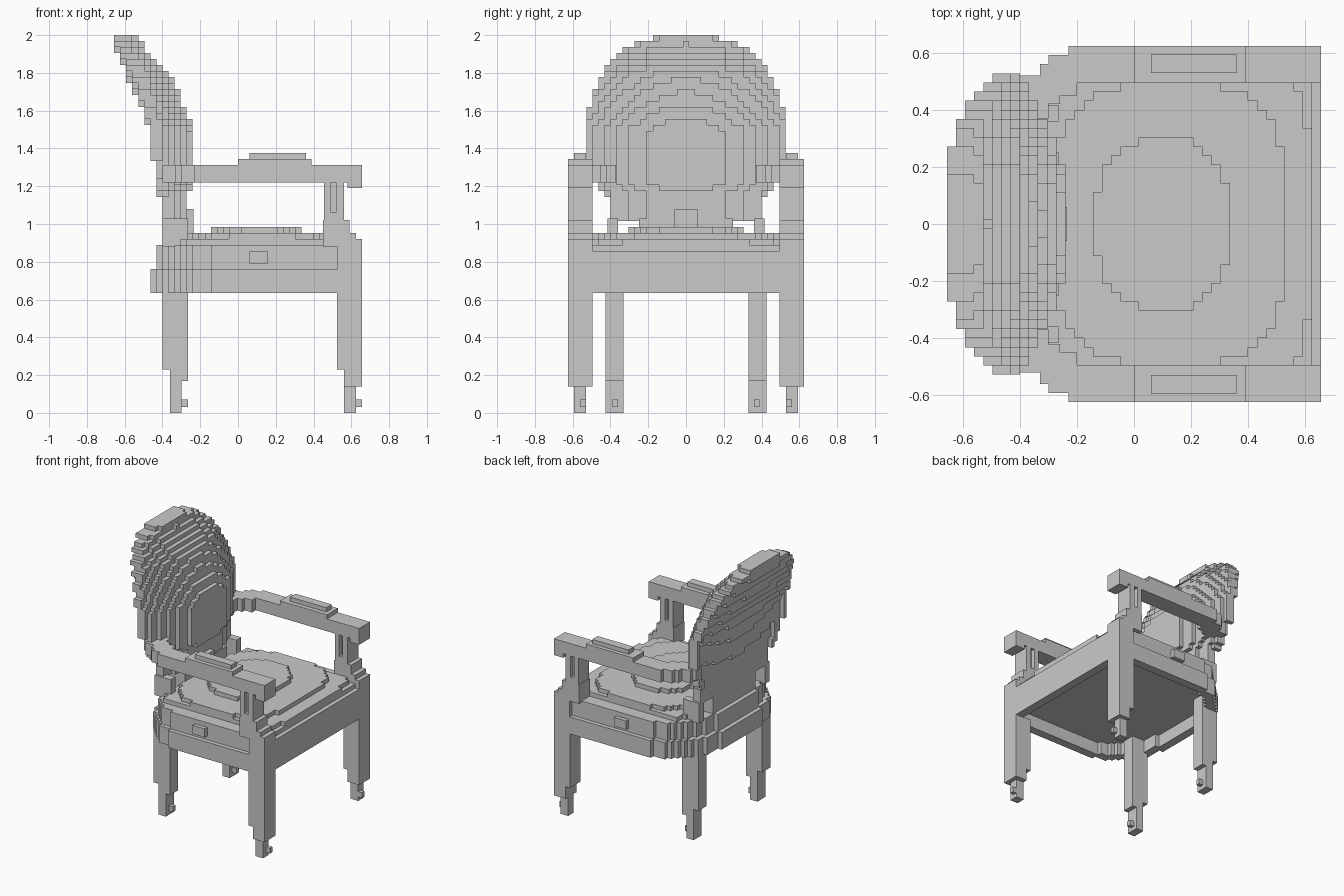
import bpy
import bmesh

cube = bpy.data.objects.get("Cube")
if cube:
    bpy.data.objects.remove(cube, do_unlink=True)

grey = bpy.data.materials.new("plain_grey")
grey.use_nodes = True
COLOUR = (0.59, 0.59, 0.59, 1)
grey.diffuse_color = COLOUR
grey.node_tree.nodes["Principled BSDF"].inputs["Base Color"].default_value = COLOUR

# Block grid: cell size and origin per axis
CELL = (0.032, 0.032, 2 / 63)
ORIGIN = (-0.656, -0.624, 0)
COUNT = (41, 39, 63)


def finish(name, bm):
    bmesh.ops.recalc_face_normals(bm, faces=bm.faces)
    mesh = bpy.data.meshes.new(name)
    bm.to_mesh(mesh)
    bm.free()
    mesh.materials.append(grey)
    obj = bpy.data.objects.new(name, mesh)
    bpy.context.collection.objects.link(obj)


def blocks(name, inside):
    """Fill the grid where inside(x, y, z) holds and keep the outer skin."""
    filled = set()
    for i in range(COUNT[0]):
        for j in range(COUNT[1]):
            for k in range(COUNT[2]):
                p = [o + (n + 0.5) * c for o, n, c in zip(ORIGIN, (i, j, k), CELL)]
                if inside(*p):
                    filled.add((i, j, k))
    bm = bmesh.new()
    verts = {}

    def vert(key):
        if key not in verts:
            verts[key] = bm.verts.new([o + n * c for o, n, c in zip(ORIGIN, key, CELL)])
        return verts[key]

    for cell in sorted(filled):
        for axis in range(3):
            u, v = (axis + 1) % 3, (axis + 2) % 3
            for side in (0, 1):
                near = list(cell)
                near[axis] += 2 * side - 1
                if tuple(near) in filled:
                    continue
                ring = []
                for du, dv in ((0, 0), (1, 0), (1, 1), (0, 1)):
                    c = list(cell)
                    c[axis] += side
                    c[u] += du
                    c[v] += dv
                    ring.append(vert(tuple(c)))
                bm.faces.new(ring if side else ring[::-1])
    finish(name, bm)


def boxes(name, spans, mirror=True):
    """Boxes given as (x0, x1, y0, y1, z0, z1), mirrored across y."""
    for tag, s in (("left", 1), ("right", -1)) if mirror else (("", 1),):
        bm = bmesh.new()
        for x0, x1, y0, y1, z0, z1 in spans:
            made = bmesh.ops.create_cube(bm, size=1)["verts"]
            bmesh.ops.scale(bm, verts=made, vec=(x1 - x0, y1 - y0, z1 - z0))
            bmesh.ops.translate(bm, verts=made, vec=((x0 + x1) / 2, s * (y0 + y1) / 2, (z0 + z1) / 2))
        finish(f"{name}_{tag}".strip("_"), bm)


def blend(points, t):
    """Straight-line interpolation through (t, value) points."""
    for (a, va), (b, vb) in zip(points, points[1:]):
        if t <= b:
            return va + (vb - va) * max(0, (t - a) / (b - a))
    return points[-1][1]


# Seat frame: square front, rounded back, hollow underneath
def half_width(x, inset=0):
    t = max(0, -x / (0.465 - inset))
    return 0 if t >= 1 else (0.625 - inset) * (1 - t ** 2.5) ** 0.4


def frame(x, y, z):
    if not 0.63 < z < 0.89:
        return False
    inset = 0.032 if z > 0.76 and x < 0.52 else 0
    if abs(y) >= half_width(x, inset):
        return False
    if z > 0.86 and x > 0.62 and abs(y) < 0.49:
        return False
    return not (z < 0.73 and x < 0.59 and abs(y) < half_width(x, 0.065))


blocks("seat_frame", frame)

# Cushion: stepped layers, each (top, centre x, radius x, radius y, squareness)
LAYERS = ((0.925, 0.15, 0.46, 0.51, 8), (0.955, 0.125, 0.4, 0.49, 3.5), (0.985, 0.1, 0.235, 0.3, 2.5))


def cushion(x, y, z):
    if z < 0.89:
        return False
    for top, cx, rx, ry, power in LAYERS:
        if z < top:
            return abs((x - cx) / rx) ** power + abs(y / ry) ** power < 1
    return False


blocks("seat_cushion", cushion)


# Backrest: leaning oval, padded towards the middle, squared off at the foot
FRONT = ((1.18, -0.26), (1.2, -0.23), (1.5, -0.23), (1.8, -0.365), (1.95, -0.51), (2.0, -0.54))
REAR = ((1.1, -0.4), (1.25, -0.416), (1.5, -0.468), (1.91, -0.64), (2.0, -0.67))


def backrest(x, y, z):
    t = abs(z - 1.47) / (0.535 if z > 1.47 else 0.47)
    w = abs(y) / 0.525
    foot = 1.02 < z < 1.22 and abs(y) < 0.41
    if not foot and (z < 1.02 or t ** 2.3 + w ** 2.3 > 1):
        return False
    front = blend(FRONT, z) - 0.17 * w * w
    rear = min(blend(REAR, z) + 0.03 * w * w, front - 0.065)
    return rear < x < front


blocks("backrest", backrest)
boxes("backrest_post", [(-0.4, -0.265, 0.36, 0.416, 0.88, 1.03)])
boxes("backrest_support", [(-0.4, -0.265, -0.25, 0.25, 0.88, 1.03),
                           (-0.3, -0.235, -0.06, 0.06, 0.92, 1.08)], mirror=False)

# Legs, narrowing to small feet
boxes("front_leg", [(0.525, 0.656, 0.495, 0.624, 0.23, 0.64),
                    (0.56, 0.656, 0.495, 0.624, 0.14, 0.23),
                    (0.56, 0.624, 0.53, 0.594, 0, 0.14),
                    (0.624, 0.656, 0.53, 0.56, 0.03, 0.07)])
boxes("back_leg", [(-0.4, -0.265, 0.33, 0.425, 0.23, 0.735),
                   (-0.36, -0.265, 0.33, 0.425, 0.17, 0.23),
                   (-0.36, -0.3, 0.33, 0.425, 0, 0.17),
                   (-0.3, -0.265, 0.36, 0.39, 0.03, 0.07)])

# Arm posts: stepped base and a slotted upright
boxes("arm_post", [(0.45, 0.656, 0.495, 0.624, 0.88, 0.92),
                   (0.45, 0.624, 0.495, 0.624, 0.92, 0.953),
                   (0.45, 0.59, 0.495, 0.624, 0.953, 1.02),
                   (0.455, 0.56, 0.495, 0.624, 1.02, 1.06),
                   (0.455, 0.49, 0.495, 0.624, 1.06, 1.22),
                   (0.52, 0.56, 0.495, 0.624, 1.06, 1.22),
                   (0.49, 0.52, 0.527, 0.592, 1.06, 1.22)])

# Small raised block on each side of the frame
boxes("side_block", [(0.06, 0.16, 0.58, 0.622, 0.79, 0.855)])

# Arms: straight rail, raised pad, and a rear end turning in to the back
boxes("arm_rest", [(-0.23, 0.656, 0.495, 0.624, 1.22, 1.312),
                   (0.58, 0.656, 0.495, 0.624, 1.19, 1.22),
                   (0, 0.39, 0.495, 0.624, 1.312, 1.343),
                   (0.06, 0.36, 0.53, 0.594, 1.343, 1.375),
                   (-0.3, -0.2, 0.45, 0.592, 1.22, 1.312),
                   (-0.33, -0.26, 0.42, 0.56, 1.22, 1.312),
                   (-0.4, -0.3, 0.37, 0.52, 1.22, 1.312)])
